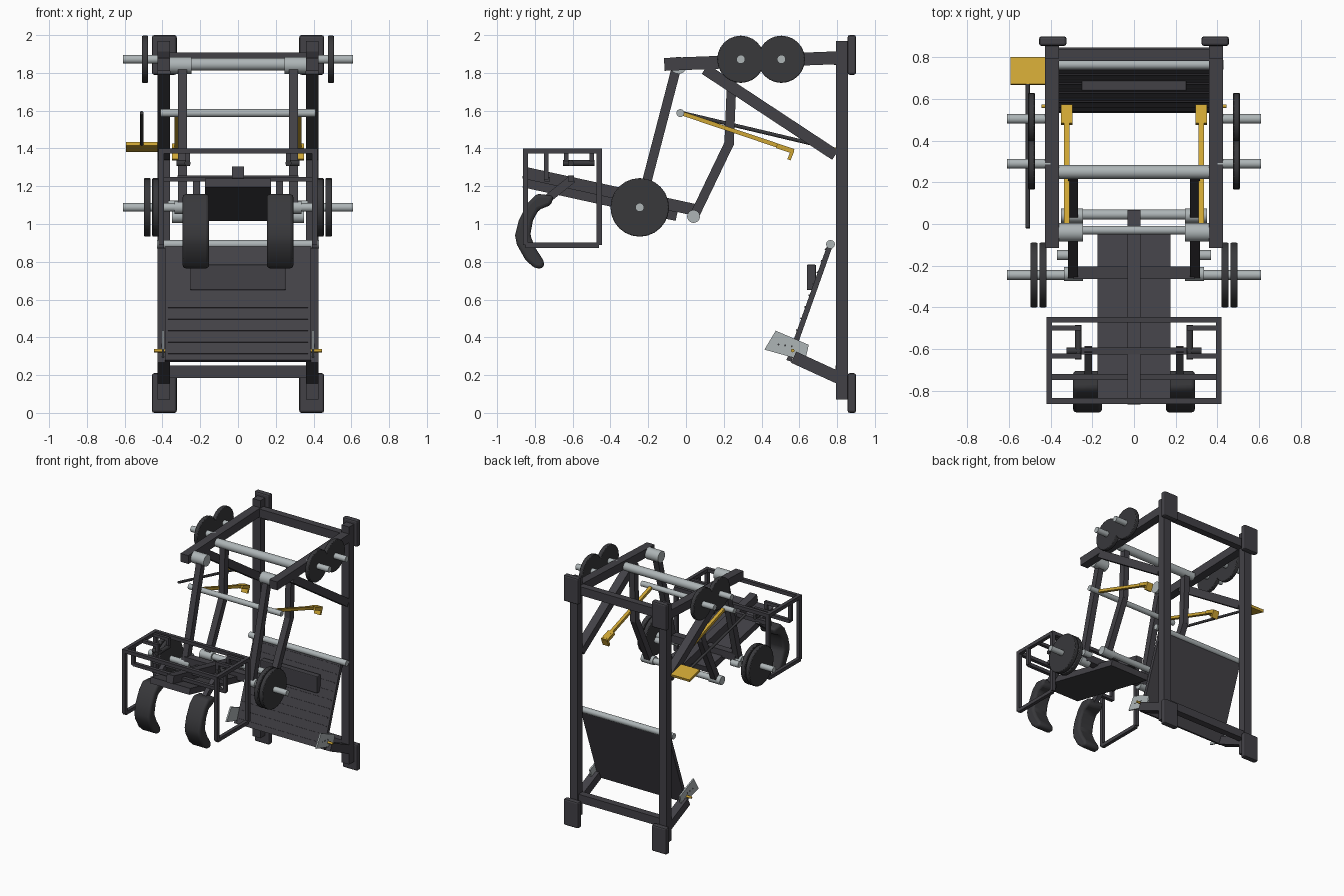
import bpy, bmesh
from mathutils import Vector, Matrix

cube = bpy.data.objects.get("Cube")
if cube:
    bpy.data.objects.remove(cube)


def material(name, color, rough=0.6):
    m = bpy.data.materials.new(name)
    m.use_nodes = True
    m.diffuse_color = (*color, 1)
    bsdf = m.node_tree.nodes["Principled BSDF"]
    bsdf.inputs["Base Color"].default_value = (*color, 1)
    bsdf.inputs["Roughness"].default_value = rough
    return m


FRAME = material("charcoal_paint", (0.055, 0.053, 0.062))
RUBBER = material("dark_rubber", (0.04, 0.04, 0.044))
STEEL = material("bare_steel", (0.42, 0.46, 0.47), 0.4)
YELLOW = material("safety_yellow", (0.62, 0.38, 0.035))


def finish(name, bm, mat, bevel=0, segments=1, smooth=False):
    bmesh.ops.recalc_face_normals(bm, faces=bm.faces)
    mesh = bpy.data.meshes.new(name)
    bm.to_mesh(mesh)
    bm.free()
    mesh.materials.append(mat)
    ob = bpy.data.objects.new(name, mesh)
    bpy.context.collection.objects.link(ob)
    if bevel:
        mod = ob.modifiers.new("Bevel", 'BEVEL')
        mod.width, mod.segments = bevel, segments
    if smooth:
        bpy.ops.object.select_all(action='DESELECT')
        ob.select_set(True)
        bpy.context.view_layer.objects.active = ob
        bpy.ops.object.shade_smooth_by_angle()
    return ob


def along(p, q):
    """Matrix placing a unit z-axis solid between two points."""
    p, q = Vector(p), Vector(q)
    d = (q - p).normalized()
    ref = Vector((0, 1, 0)) if abs(d.x) > 0.7 else Vector((1, 0, 0))
    v = d.cross(ref).normalized()
    u = v.cross(d)
    rot = Matrix((u, v, d)).transposed().to_4x4()
    return Matrix.Translation((p + q) / 2) @ rot, (q - p).length


def bar(name, p, q, w, h, mat=FRAME, bevel=0):
    """Rectangular tube; w runs along x (or y for crossbars)."""
    m, length = along(p, q)
    bm = bmesh.new()
    bmesh.ops.create_cube(bm, size=1, matrix=m @ Matrix.Diagonal((w, h, length, 1)))
    return finish(name, bm, mat, bevel, 2)


def rod(name, p, q, r, mat=STEEL, bevel=0, sides=24):
    m, length = along(p, q)
    bm = bmesh.new()
    bmesh.ops.create_cone(bm, cap_ends=True, segments=sides, radius1=r, radius2=r,
                          depth=length, matrix=m)
    return finish(name, bm, mat, bevel, 2, True)


def slab(name, profile, x, thick, mat, bevel=0, segments=1, smooth=False):
    """Side profile of (y, z) points extruded along x."""
    bm = bmesh.new()
    face = bm.faces.new([bm.verts.new((x - thick / 2, y, z)) for y, z in profile])
    ext = bmesh.ops.extrude_face_region(bm, geom=[face])
    moved = [g for g in ext["geom"] if isinstance(g, bmesh.types.BMVert)]
    bmesh.ops.translate(bm, verts=moved, vec=(thick, 0, 0))
    return finish(name, bm, mat, bevel, segments, smooth)


def cross(name, x, y, z, w, h, mat=FRAME):
    bar(name, (-x, y, z), (x, y, z), w, h, mat)


# Paired parts, built once per side
for side, s in (("left", 1), ("right", -1)):
    def sbar(name, x, a, b, w, h, mat=FRAME, bevel=0):
        bar(f"{side}_{name}", (s * x, *a), (s * x, *b), w, h, mat, bevel)

    def srod(name, x1, x2, y, z, r, mat=STEEL, bevel=0):
        rod(f"{side}_{name}", (s * x1, y, z), (s * x2, y, z), r, mat, bevel)

    # Uprights with wall pads
    sbar("upright", 0.393, (0.826, 0.07), (0.826, 1.97), 0.068, 0.062)
    for label, z in (("lower", 0), ("upper", 1.79)):
        sbar(f"{label}_wall_pad", 0.39, (0.878, z), (0.878, z + 0.21), 0.132, 0.046, FRAME, 0.012)

    # Top arm, brace and foot strut
    sbar("top_arm", 0.393, (-0.115, 1.845), (0.80, 1.88), 0.068, 0.068)
    sbar("diagonal_brace", 0.393, (0.10, 1.82), (0.79, 1.365), 0.066, 0.06)
    sbar("foot_strut", 0.393, (0.57, 0.295), (0.81, 0.185), 0.066, 0.065)

    # Stored weight plates on pegs
    for i, y in enumerate((0.29, 0.505)):
        srod(f"storage_peg_{i}", 0.40, 0.61, y, 1.872, 0.023)
        srod(f"stored_plate_{i}", 0.476, 0.508, y, 1.872, 0.125, RUBBER, 0.005)

    # Swing linkage
    sbar("front_swing_arm", 0.293, (-0.05, 1.83), (-0.24, 1.10), 0.048, 0.05)
    sbar("rear_swing_arm_upper", 0.293, (0.245, 1.83), (0.228, 1.42), 0.048, 0.05)
    sbar("rear_swing_arm_lower", 0.293, (0.23, 1.43), (0.045, 1.045), 0.048, 0.05)
    srod("front_top_hinge", 0.245, 0.36, -0.04, 1.84, 0.045)
    srod("rear_lower_hinge", 0.245, 0.35, 0.04, 1.04, 0.034)
    srod("front_lower_hinge", 0.245, 0.335, -0.24, 1.088, 0.034)
    srod("stop_peg", 0.30, 0.37, -0.15, 1.10, 0.024)

    # Loaded weight plates
    srod("loading_sleeve", 0.30, 0.61, -0.245, 1.088, 0.023)
    for i, x in enumerate((0.437, 0.48)):
        srod(f"loaded_plate_{i}", x - 0.017, x + 0.017, -0.245, 1.088, 0.155, RUBBER, 0.005)

    # Safety hooks
    sbar("safety_hook_arm", 0.322, (-0.02, 1.585), (0.56, 1.39), 0.026, 0.022, YELLOW)
    sbar("safety_hook_plate", 0.322, (0.48, 1.414), (0.57, 1.384), 0.055, 0.026, YELLOW)
    sbar("safety_hook_tip", 0.322, (0.565, 1.39), (0.545, 1.34), 0.055, 0.018, YELLOW)

    # Side of the front cage
    corners = [(-0.85, 0.888), (-0.85, 1.387), (-0.46, 1.387), (-0.46, 0.888)]
    for i, a in enumerate(corners):
        b = corners[(i + 1) % 4]
        sbar(f"cage_tube_{i}", 0.407, a, b, 0.028, 0.028)
    sbar("cage_hanger", 0.407, (-0.74, 1.235), (-0.74, 1.387), 0.026, 0.026)

    # Hand grip hung inside the cage
    for i, y in enumerate((-0.50, -0.635)):
        bar(f"{side}_grip_bracket_{i}", (s * 0.407, y, 1.385), (s * 0.255, y, 1.385), 0.024, 0.024)
        sbar(f"grip_drop_{i}", 0.267, (y, 1.385), (y, 1.32), 0.024, 0.024)
    rod(f"{side}_hand_grip", (s * 0.267, -0.485, 1.322), (s * 0.267, -0.65, 1.322), 0.016, RUBBER)
    srod("grip_end", 0.255, 0.325, -0.61, 1.322, 0.016, RUBBER)

    # Shoulder pad and its arm
    sbar("shoulder_pad_arm", 0.22, (-0.60, 1.24), (-0.75, 1.12), 0.036, 0.045)
    slab(f"{side}_shoulder_pad",
         [(-0.70, 1.15), (-0.79, 1.16), (-0.84, 1.11), (-0.885, 1.02), (-0.905, 0.94),
          (-0.895, 0.89), (-0.85, 0.81), (-0.80, 0.765), (-0.755, 0.765), (-0.75, 0.80),
          (-0.795, 0.87), (-0.825, 0.94), (-0.81, 1.02), (-0.78, 1.075), (-0.715, 1.10)],
         s * 0.223, 0.14, RUBBER, 0.018, 3, True)

    # Adjuster plate of the foot panel
    slab(f"{side}_adjuster_plate", [(0.475, 0.435), (0.65, 0.36), (0.63, 0.275), (0.415, 0.335)],
         s * 0.397, 0.012, STEEL)
    srod("adjuster_pin", 0.38, 0.445, 0.565, 0.33, 0.009, YELLOW)
    for i in range(3):
        srod(f"adjuster_hole_{i}", 0.40, 0.405, 0.49 + i * 0.035, 0.362 - i * 0.005, 0.005, RUBBER)

# Frame crossbars
cross("top_crossbar", 0.36, 0.81, 1.875, 0.055, 0.068)
cross("bottom_crossbar", 0.36, 0.82, 0.218, 0.055, 0.065)

# Linkage shafts
rod("top_rear_shaft", (-0.36, 0.25, 1.845), (0.36, 0.25, 1.845), 0.033)
rod("safety_shaft", (-0.41, -0.03, 1.587), (0.41, -0.03, 1.587), 0.021)
rod("lower_rear_shaft", (-0.26, 0.045, 1.04), (0.26, 0.045, 1.04), 0.024)
cross("carriage_crossbar", 0.29, -0.235, 1.115, 0.06, 0.06)

# Carriage
bar("carriage_beam", (0, -0.86, 1.273), (0, 0.06, 1.072), 0.062, 0.062)
bar("carriage_plate", (0, -0.86, 1.218), (0, -0.05, 1.04), 0.35, 0.048)

# Front cage crossbars
cross("cage_rear_bar", 0.42, -0.46, 1.387, 0.028, 0.028)
cross("cage_front_bar", 0.42, -0.85, 1.387, 0.028, 0.028)
cross("cage_middle_bar", 0.41, -0.735, 1.237, 0.028, 0.026)
cross("shoulder_pad_bar", 0.32, -0.61, 1.24, 0.032, 0.032)

# Safety release lever and pedal on the right
rod("release_lever", (-0.51, -0.02, 1.588), (-0.51, 0.68, 1.422), 0.01, RUBBER)
bar("release_pedal", (-0.51, 0.67, 1.425), (-0.51, 0.80, 1.392), 0.165, 0.02, YELLOW)

# Foot panel with ribs and backrest pad
low, high = Vector((0, 0.545, 0.275)), Vector((0, 0.762, 0.885))
bar("foot_panel", low, high, 0.775, 0.028)
out = Vector((0, -0.942, 0.335))
step = (high - low).normalized() * 0.004
for i in range(10):
    c = low.lerp(high, 0.06 + i * 0.1) + out * 0.016
    bar(f"foot_panel_rib_{i}", c - step, c + step, 0.74, 0.006)
bar("foot_panel_pad", (0, 0.664, 0.65), (0, 0.664, 0.785), 0.505, 0.048, FRAME, 0.006)
rod("foot_panel_shaft", (-0.43, 0.765, 0.892), (0.43, 0.765, 0.892), 0.023)
